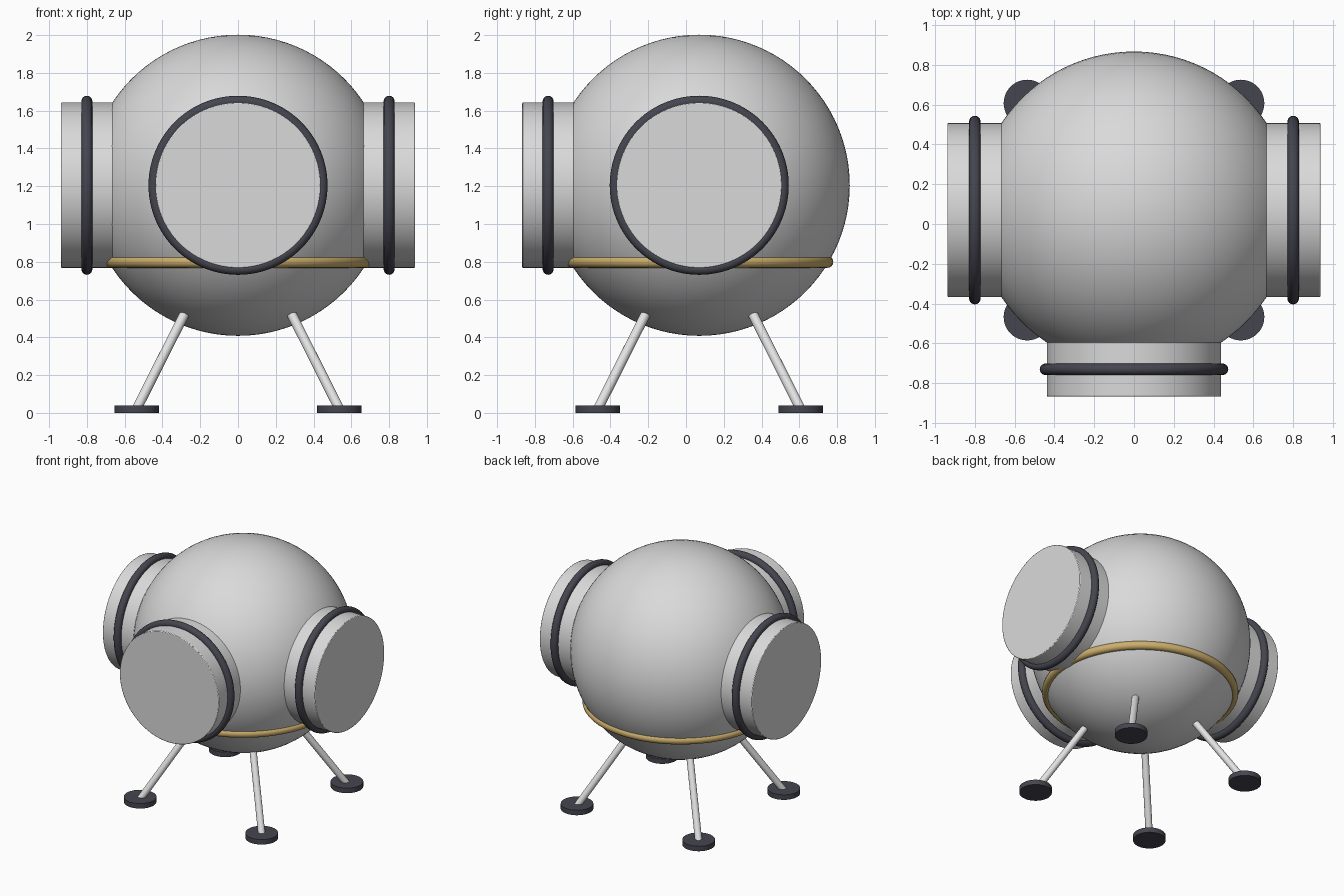
import bpy
import math
from mathutils import Vector

if "Cube" in bpy.data.objects:
    bpy.data.objects.remove(bpy.data.objects["Cube"])

CY, CZ = 0.07, 1.205          # hull centre
CENTRE = Vector((0, CY, CZ))


def material(name, rgb):
    m = bpy.data.materials.new(name)
    m.diffuse_color = (*rgb, 1)
    m.use_nodes = True
    m.node_tree.nodes["Principled BSDF"].inputs["Base Color"].default_value = m.diffuse_color
    return m


SHELL = material("pale grey", (0.70, 0.70, 0.70))
STRUT = material("light metal", (0.76, 0.76, 0.76))
RUBBER = material("dark rubber", (0.06, 0.06, 0.08))
GOLD = material("brass", (0.61, 0.43, 0.15))


def finish(name, mat):
    ob = bpy.context.object
    ob.name = name
    ob.data.materials.append(mat)
    bpy.ops.object.shade_smooth_by_angle(angle=math.radians(35))
    return ob


def rod(name, a, b, radius, mat, sides=64, bevel=0):
    a, b = Vector(a), Vector(b)
    d = b - a
    bpy.ops.mesh.primitive_cylinder_add(
        vertices=sides, radius=radius, depth=d.length, location=(a + b) / 2,
        rotation=d.to_track_quat('Z', 'Y').to_euler())
    ob = finish(name, mat)
    if bevel:
        mod = ob.modifiers.new("soft rim", 'BEVEL')
        mod.width, mod.segments = bevel, 2
    return ob


def ring(name, centre, axis, major, minor, mat):
    bpy.ops.mesh.primitive_torus_add(
        major_radius=major, minor_radius=minor, major_segments=96,
        minor_segments=16, location=centre,
        rotation=Vector(axis).to_track_quat('Z', 'Y').to_euler())
    return finish(name, mat)


# Round hull
bpy.ops.mesh.primitive_uv_sphere_add(segments=96, ring_count=48, radius=0.797,
                                     location=CENTRE)
finish("hull", SHELL)

# Docking ports on the left, right and front, each with a rubber seal
for side, axis in (("right", (1, 0, 0)), ("left", (-1, 0, 0)), ("front", (0, -1, 0))):
    d = Vector(axis)
    rod(side + "_port", CENTRE + d * 0.5, CENTRE + d * 0.937, 0.438, SHELL,
        sides=96, bevel=0.005)
    ring(side + "_port_seal", CENTRE + d * 0.80, d, 0.445, 0.029, RUBBER)

# Brass belt below the middle
ring("belt", (0, CY, 0.80), (0, 0, 1), 0.678, 0.032, GOLD)

# Four splayed legs with round foot pads
for sx in (-1, 1):
    for sy in (-1, 1):
        name = ("right" if sx > 0 else "left") + ("_back" if sy > 0 else "_front")
        foot = Vector((sx * 0.537, CY + sy * 0.537, 0))
        rod(name + "_leg", foot + Vector((0, 0, 0.02)),
            (sx * 0.28, CY + sy * 0.28, 0.53), 0.026, STRUT, sides=24)
        rod(name + "_foot", foot, foot + Vector((0, 0, 0.04)), 0.118, RUBBER,
            sides=48)
